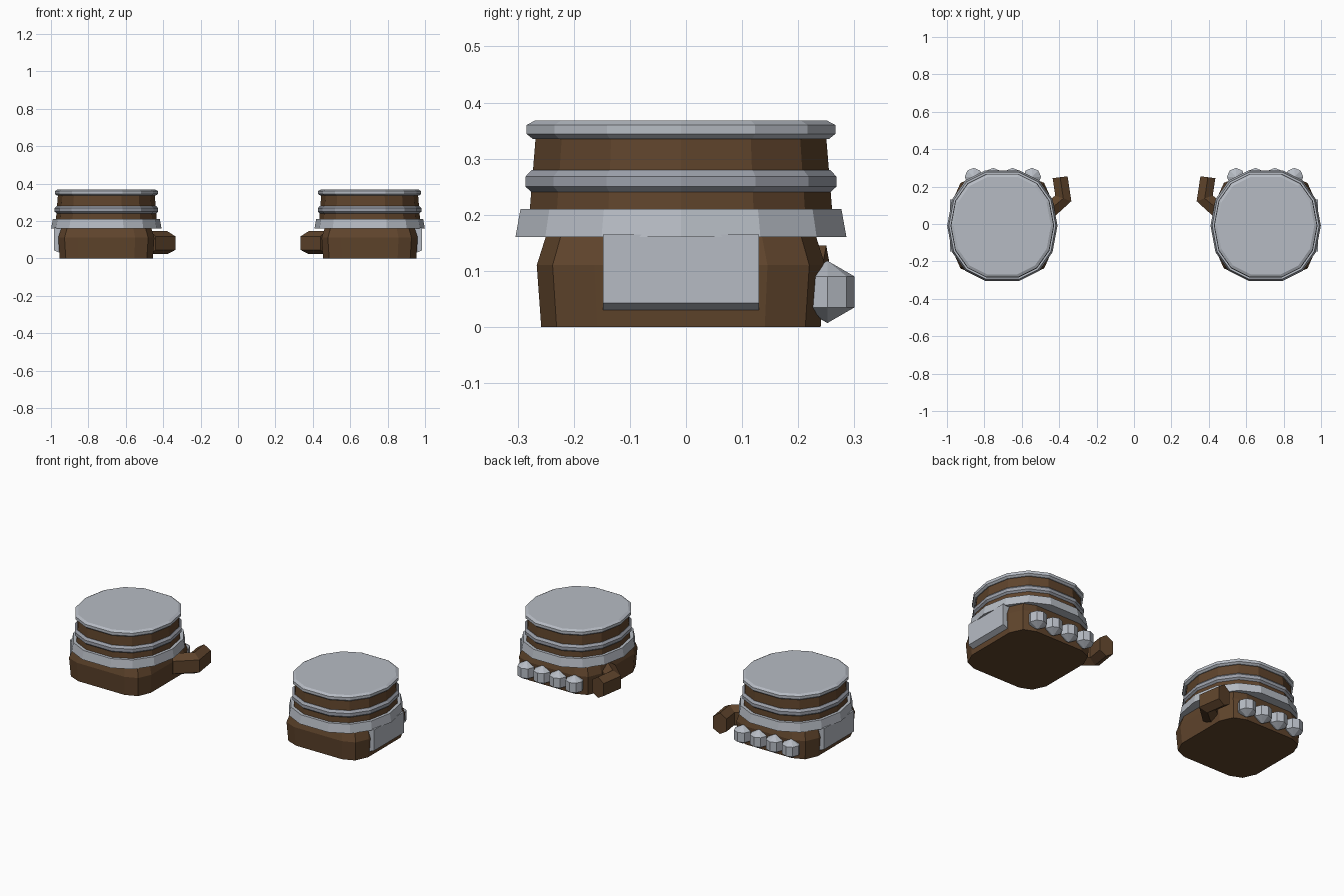
import bpy, bmesh
from mathutils import Vector

cube = bpy.data.objects.get("Cube")
if cube:
    bpy.data.objects.remove(cube, do_unlink=True)


def material(name, rgb):
    m = bpy.data.materials.new(name)
    m.use_nodes = True
    m.diffuse_color = (*rgb, 1)
    m.node_tree.nodes["Principled BSDF"].inputs["Base Color"].default_value = (*rgb, 1)
    return m


leather = material("brown leather", (0.115, 0.058, 0.025))
steel = material("light steel", (0.47, 0.50, 0.55))
dark_steel = material("dark steel", (0.33, 0.35, 0.40))

CX, CY = 0.704, -0.009  # centre of one glove


def finish(name, bm, mat):
    bmesh.ops.recalc_face_normals(bm, faces=bm.faces)
    mesh = bpy.data.meshes.new(name)
    bm.to_mesh(mesh)
    bm.free()
    mesh.materials.append(mat)
    obj = bpy.data.objects.new(name, mesh)
    bpy.context.collection.objects.link(obj)
    return obj


def bridge(name, sections, mat):
    """Skin a closed solid through matching cross-sections."""
    bm = bmesh.new()
    loops = [[bm.verts.new(p) for p in s] for s in sections]
    n = len(loops[0])
    for a, b in zip(loops, loops[1:]):
        for i in range(n):
            j = (i + 1) % n
            bm.faces.new((a[i], a[j], b[j], b[i]))
    bm.faces.new(loops[0])
    bm.faces.new(loops[-1])
    return finish(name, bm, mat)


def ring_outline(quarter):
    """Mirror one quarter of an outline into a full loop."""
    half = quarter + [(-x, y) for x, y in reversed(quarter)]
    lower = [(x, -y) for x, y in reversed(half) if y > 0]
    return half + lower


# Unit outlines: rounded cuff and squarer hand
cuff_shape = ring_outline([(1, 0), (0.91, 0.48), (0.67, 0.82), (0.31, 1)])
hand_shape = ring_outline([(1, 0.6), (0.87, 0.89), (0.6, 1)])


def stack(name, shape, levels, mat, side):
    sections = [[(side * (CX + x * r), CY + y * r, z) for x, y in shape]
                for z, r in levels]
    return bridge(name, sections, mat)


def thumb(name, side):
    path = [((0.47, 0.06), (0.030, 0.034)),
            ((0.378, 0.137), (0.043, 0.015)),
            ((0.395, 0.25), (0.040, -0.005))]
    profile = [(0, 0.145), (1, 0.118), (1, 0.045),
               (0, 0.022), (-1, 0.045), (-1, 0.118)]
    sections = [[(side * (c[0] + k * w[0]), c[1] + k * w[1], z) for k, z in profile]
                for c, w in path]
    return bridge(name, sections, leather)


def side_plate(name, side):
    profile = [(0.92, 0.03), (0.955, 0.03), (0.985, 0.043), (0.985, 0.165), (0.92, 0.165)]
    sections = [[(side * x, y, z) for x, z in profile] for y in (-0.148, 0.13)]
    return bridge(name, sections, steel)


def knuckle(name, x, side):
    bm = bmesh.new()
    bmesh.ops.create_uvsphere(bm, u_segments=8, v_segments=3, radius=0.0555)
    bmesh.ops.translate(bm, verts=bm.verts, vec=Vector((side * x, 0.252, 0.0625)))
    return finish(name, bm, steel)


for label, side in (("left", 1), ("right", -1)):
    # Leather hand and cuff
    stack(label + "_hand", hand_shape,
          [(0, 0.249), (0.11, 0.257), (0.17, 0.238)], leather, side)
    stack(label + "_cuff", cuff_shape,
          [(0.165, 0.273), (0.35, 0.258)], leather, side)
    # Metal bands
    stack(label + "_wrist_guard", cuff_shape,
          [(0.16, 0.295), (0.21, 0.286)], steel, side)
    stack(label + "_middle_band", cuff_shape,
          [(0.24, 0.266), (0.25, 0.277), (0.268, 0.277), (0.28, 0.266)], dark_steel, side)
    stack(label + "_top_cap", cuff_shape,
          [(0.335, 0.264), (0.344, 0.275), (0.36, 0.275), (0.368, 0.26)], steel, side)
    # Fittings
    thumb(label + "_thumb", side)
    side_plate(label + "_side_plate", side)
    for i in range(4):
        knuckle(f"{label}_knuckle_{i + 1}", 0.545 + i * 0.104, side)
